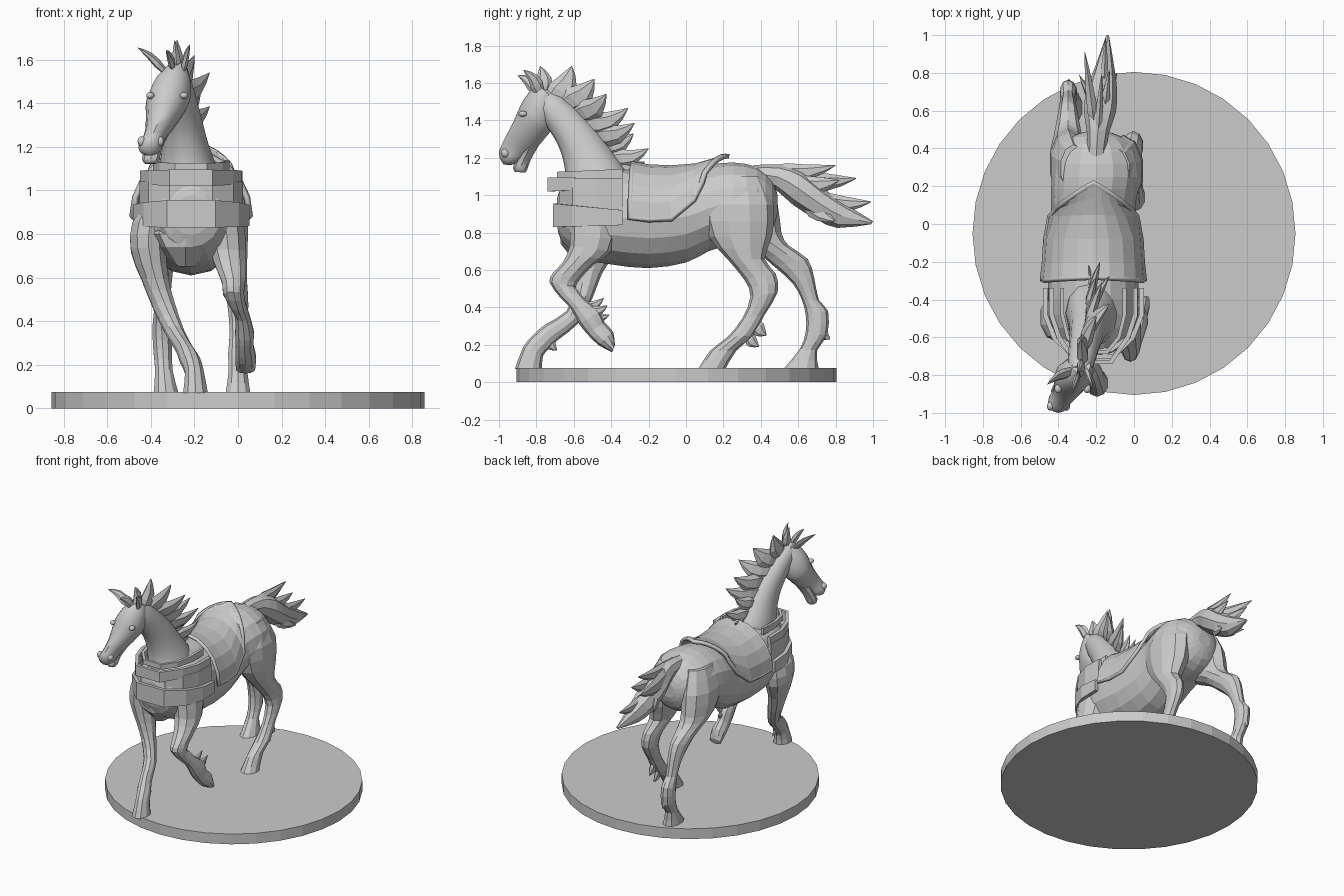
import bpy, bmesh
from math import sin, cos, pi, radians
from mathutils import Vector

CX = -0.215  # centre line of the horse's trunk


def finish(name, bm, smooth=None, thick=0):
    bmesh.ops.recalc_face_normals(bm, faces=bm.faces)
    me = bpy.data.meshes.new(name)
    bm.to_mesh(me)
    bm.free()
    ob = bpy.data.objects.new(name, me)
    bpy.context.collection.objects.link(ob)
    if thick:
        mod = ob.modifiers.new("thickness", 'SOLIDIFY')
        mod.thickness, mod.offset = thick, 0
    if smooth:
        bpy.ops.object.select_all(action='DESELECT')
        ob.select_set(True)
        bpy.context.view_layer.objects.active = ob
        bpy.ops.object.shade_smooth_by_angle(angle=radians(smooth))
    return ob


def skin(bm, rings, closed=True):
    vs = [[bm.verts.new(p) for p in r] for r in rings]
    n = len(vs[0])
    for a, b in zip(vs, vs[1:]):
        for i in range(n if closed else n - 1):
            j = (i + 1) % n
            bm.faces.new((a[i], a[j], b[j], b[i]))
    if closed:
        bm.faces.new(vs[0])
        bm.faces.new(vs[-1])


def loft(name, rows, sides=10, steps=2, smooth=None):
    """Each row: two opposite side-view points (y, z, y, z), centre x, half width."""
    fine = []
    for i in range(len(rows) - 1):
        p0, p1, p2, p3 = rows[max(i - 1, 0)], rows[i], rows[i + 1], rows[min(i + 2, len(rows) - 1)]
        for s in range(steps):
            t = s / steps
            fine.append([0.5 * (2 * b + (c - a) * t + (2 * a - 5 * b + 4 * c - d) * t * t
                                + (3 * b - a - 3 * c + d) * t ** 3)
                         for a, b, c, d in zip(p0, p1, p2, p3)])
    fine.append(rows[-1])
    rings = []
    for y1, z1, y2, z2, x, w in fine:
        ang = [2 * pi * k / sides for k in range(sides)]
        rings.append([(x + w * sin(a), (y1 + y2) / 2 + (y2 - y1) / 2 * cos(a),
                       (z1 + z2) / 2 + (z2 - z1) / 2 * cos(a)) for a in ang])
    bm = bmesh.new()
    skin(bm, rings)
    return finish(name, bm, smooth)


def locks(name, items, flat=0.45, bend=0.12):
    """Pointed tufts of hair: (root, tip, half width)."""
    bm = bmesh.new()
    for root, tip, w in items:
        a, b = Vector(root), Vector(tip)
        d = b - a
        side = d.cross(Vector((1, 0, 0))).normalized()
        other = d.cross(side).normalized()
        rings = []
        for t, k in ((-0.15, .7), (.2, 1), (.5, .8), (.8, .4), (1, .03)):
            c = a + d * t + side * (sin(pi * max(t, 0)) * bend * d.length)
            rings.append([c + side * w * k * cos(q * pi / 3) + other * w * flat * k * sin(q * pi / 3)
                          for q in range(6)])
        skin(bm, rings)
    return finish(name, bm)


def ball(name, loc, scale):
    bm = bmesh.new()
    bmesh.ops.create_uvsphere(bm, u_segments=10, v_segments=6, radius=1)
    for v in bm.verts:
        v.co = Vector(loc) + Vector(scale) * v.co
    return finish(name, bm, 60)


# Round base
bpy.ops.mesh.primitive_cylinder_add(vertices=32, radius=0.855, depth=0.075, location=(0, -0.05, 0.0375))
bpy.context.object.name = "round_base"

# Trunk
loft("body", [(-.69, .98, -.69, .84, CX, .06), (-.66, 1.05, -.66, .74, CX, .14),
              (-.55, 1.11, -.55, .66, CX, .215), (-.40, 1.14, -.40, .63, CX, .24),
              (-.20, 1.13, -.20, .61, CX, .235), (0, 1.13, 0, .64, CX, .225),
              (.12, 1.16, .12, .70, CX, .225), (.25, 1.175, .25, .74, -.2, .235),
              (.38, 1.15, .38, .76, -.2, .21), (.46, 1.08, .46, .82, -.2, .14),
              (.49, 1.0, .49, .9, -.2, .05)], sides=16)
loft("chest", [(-.60, .86, -.50, .86, -.24, .19), (-.675, .80, -.48, .80, -.24, .17),
               (-.67, .74, -.45, .74, -.24, .13), (-.60, .65, -.42, .66, -.24, .05)], sides=8, steps=1)

# Neck and head
loft("neck", [(-.66, 1.0, -.28, 1.02, -.215, .15), (-.645, 1.11, -.31, 1.12, -.23, .13),
              (-.66, 1.2, -.38, 1.22, -.24, .105), (-.69, 1.28, -.46, 1.33, -.25, .09),
              (-.74, 1.36, -.56, 1.44, -.265, .08), (-.80, 1.45, -.66, 1.53, -.28, .07),
              (-.82, 1.53, -.75, 1.57, -.29, .045)], sides=12, smooth=40)
loft("head", [(-.79, 1.59, -.71, 1.52, -.28, .05), (-.84, 1.55, -.70, 1.43, -.30, .085),
              (-.885, 1.48, -.72, 1.35, -.32, .10), (-.915, 1.41, -.75, 1.31, -.335, .088),
              (-.955, 1.33, -.80, 1.25, -.36, .064), (-.985, 1.27, -.85, 1.21, -.385, .052),
              (-1.0, 1.23, -.885, 1.18, -.40, .056), (-.992, 1.19, -.92, 1.165, -.405, .045),
              (-.975, 1.165, -.945, 1.16, -.407, .02)], sides=12, smooth=40)
loft("lower_jaw", [(-.88, 1.26, -.79, 1.26, -.365, .05), (-.90, 1.2, -.83, 1.19, -.39, .042),
                   (-.925, 1.15, -.85, 1.135, -.40, .04), (-.915, 1.125, -.86, 1.12, -.402, .025)],
     sides=8, smooth=40)
for s, side in ((-1, "left"), (1, "right")):
    ball("eye_" + side, (-.325 + s * .077, -.872, 1.435), (.02, .024, .016))
    ball("nostril_" + side, (-.40 + s * .042, -.965, 1.225), (.02, .024, .024))
locks("ears", [((-.35, -.79, 1.56), (-.46, -.85, 1.655), .036), ((-.25, -.79, 1.56), (-.22, -.87, 1.67), .036)])

# Mane, running down the crest
locks("mane", [
    ((-.30, -.81, 1.57), (-.33, -.90, 1.64), .035), ((-.28, -.77, 1.56), (-.29, -.78, 1.69), .05),
    ((-.27, -.70, 1.53), (-.28, -.61, 1.69), .075), ((-.26, -.63, 1.50), (-.20, -.49, 1.62), .075),
    ((-.25, -.57, 1.44), (-.13, -.425, 1.54), .07), ((-.24, -.52, 1.38), (-.17, -.31, 1.465), .065)])
locks("lower_mane", [
    ((-.24, -.47, 1.32), (-.13, -.275, 1.385), .06), ((-.24, -.42, 1.26), (-.2, -.28, 1.33), .05),
    ((-.23, -.38, 1.20), (-.18, -.20, 1.25), .05), ((-.22, -.34, 1.15), (-.24, -.22, 1.18), .04)])

# Legs
loft("raised_front_leg", [
    (-.60, .96, -.40, .95, -.09, .06), (-.62, .86, -.37, .83, -.06, .09), (-.62, .73, -.40, .70, -.045, .085),
    (-.66, .64, -.49, .63, -.03, .07), (-.71, .585, -.56, .56, -.02, .055), (-.73, .535, -.59, .51, -.02, .05),
    (-.67, .45, -.58, .495, 0, .04), (-.62, .40, -.54, .445, .02, .035), (-.57, .31, -.46, .38, .03, .045),
    (-.53, .26, -.435, .32, .03, .042), (-.47, .20, -.39, .27, .035, .05), (-.395, .16, -.38, .20, .035, .045)])
loft("planted_front_leg", [
    (-.60, .96, -.40, .95, -.36, .06), (-.62, .86, -.37, .83, -.40, .09), (-.62, .74, -.38, .70, -.41, .085),
    (-.60, .60, -.45, .58, -.38, .065), (-.60, .49, -.50, .45, -.34, .055), (-.64, .38, -.57, .32, -.29, .045),
    (-.75, .31, -.68, .23, -.245, .04), (-.81, .26, -.73, .18, -.22, .048), (-.87, .19, -.765, .14, -.20, .045),
    (-.915, .07, -.77, .07, -.195, .06)])
loft("forward_hind_leg", [
    (.17, 1.10, .40, 1.10, -.09, .07), (.09, .95, .47, .95, -.06, .105), (.12, .78, .46, .78, -.05, .10),
    (.22, .66, .42, .66, -.03, .075), (.31, .55, .48, .58, -.01, .055), (.345, .46, .49, .48, 0, .05),
    (.30, .34, .42, .36, 0, .04), (.22, .24, .36, .25, 0, .048), (.13, .17, .27, .17, 0, .045),
    (.065, .07, .21, .07, 0, .06)])
loft("back_hind_leg", [
    (.17, 1.10, .42, 1.10, -.32, .07), (.12, .95, .49, .95, -.345, .10), (.20, .80, .51, .80, -.35, .095),
    (.36, .71, .55, .73, -.35, .075), (.47, .62, .65, .66, -.35, .055), (.57, .53, .685, .56, -.35, .045),
    (.62, .44, .71, .44, -.35, .038), (.64, .36, .76, .38, -.35, .045), (.64, .27, .755, .25, -.345, .045),
    (.61, .18, .70, .17, -.34, .042), (.52, .07, .71, .07, -.33, .06)])
locks("hoof_feathers", [
    ((.02, -.54, .40), (.02, -.44, .45), .03), ((.04, -.51, .38), (.05, -.42, .41), .03),
    ((.03, -.50, .35), (.03, -.41, .36), .03), ((0, .38, .30), (.0, .43, .25), .04),
    ((-.01, .34, .24), (-.01, .39, .19), .035), ((-.345, .72, .28), (-.345, .77, .23), .035),
    ((-.22, -.73, .22), (-.22, -.69, .17), .03)])

# Tail
loft("tail", [(.36, 1.16, .40, 1.06, -.2, .05), (.50, 1.165, .48, 1.03, -.19, .06),
              (.62, 1.13, .57, .95, -.18, .085), (.73, 1.04, .70, .87, -.17, .08),
              (.86, .95, .81, .825, -.155, .05), (1.0, .86, .99, .845, -.14, .008)], sides=8)
locks("tail_locks", [
    ((-.19, .48, 1.12), (-.17, .80, 1.16), .055), ((-.21, .52, 1.09), (-.26, .91, 1.09), .07),
    ((-.16, .58, 1.05), (-.13, .82, 1.08), .06), ((-.16, .70, .97), (-.15, .99, .965), .055),
    ((-.20, .62, 1.0), (-.29, .79, .93), .05), ((-.15, .66, .95), (-.09, .80, .86), .05)], bend=.06)


# Chest harness: angular bands wrapped round the front
def band(name, half, front, z_front, z_rear, thick=.025):
    outline = ((1, -.34), (1, -.48), (.82, -.60), (.42, front))
    pts = [(CX + half * k, y) for k, y in outline]
    pts += [(2 * CX - x, y) for x, y in reversed(pts)]
    rings = []
    for i in (0, 1):
        rings.append([(x, y, z_rear[i] + (z_front[i] - z_rear[i]) * (y + .34) / (front + .34)) for x, y in pts])
    bm = bmesh.new()
    skin(bm, rings, closed=False)
    finish(name, bm, thick=thick)


band("lower_harness_band", .255, -.70, (.83, .955), (.84, .92))
band("harness_cloth", .225, -.665, (.93, 1.04), (.90, 1.04))
band("upper_harness_band", .222, -.73, (1.02, 1.095), (1.04, 1.09))
band("neck_harness_band", .165, -.68, (1.09, 1.125), (1.09, 1.14), .02)

# Saddle blanket draped over the back, with a raised trim on its edge
# rows: y at the side, y at the middle, half width, top z, drape angle
drape = [(-.30, -.28, .268, 1.17, 90), (-.20, -.20, .257, 1.155, 92), (-.08, -.08, .25, 1.15, 91),
         (.04, .05, .243, 1.16, 70), (.085, .14, .245, 1.185, 52), (.10, .22, .25, 1.21, 44)]
grid = []
for y_side, y_mid, hw, top, ang in drape:
    row = []
    for k in range(-5, 6):
        a = radians(ang * k / 5)
        row.append((CX + hw * sin(a), y_mid + (y_side - y_mid) * abs(k) / 5, .88 + (top - .88) * cos(a)))
    grid.append(row)
bm = bmesh.new()
skin(bm, grid, closed=False)
finish("saddle", bm, thick=.02)
edge = grid[0] + [r[-1] for r in grid[1:-1]] + grid[-1][::-1] + [r[0] for r in grid[-2:0:-1]]
cu = bpy.data.curves.new("saddle_trim", 'CURVE')
cu.dimensions, cu.bevel_depth, cu.bevel_resolution = '3D', .016, 0
sp = cu.splines.new('POLY')
sp.points.add(len(edge) - 1)
for p, co in zip(sp.points, edge):
    p.co = (*co, 1)
sp.use_cyclic_u = True
bpy.context.collection.objects.link(bpy.data.objects.new("saddle_trim", cu))
